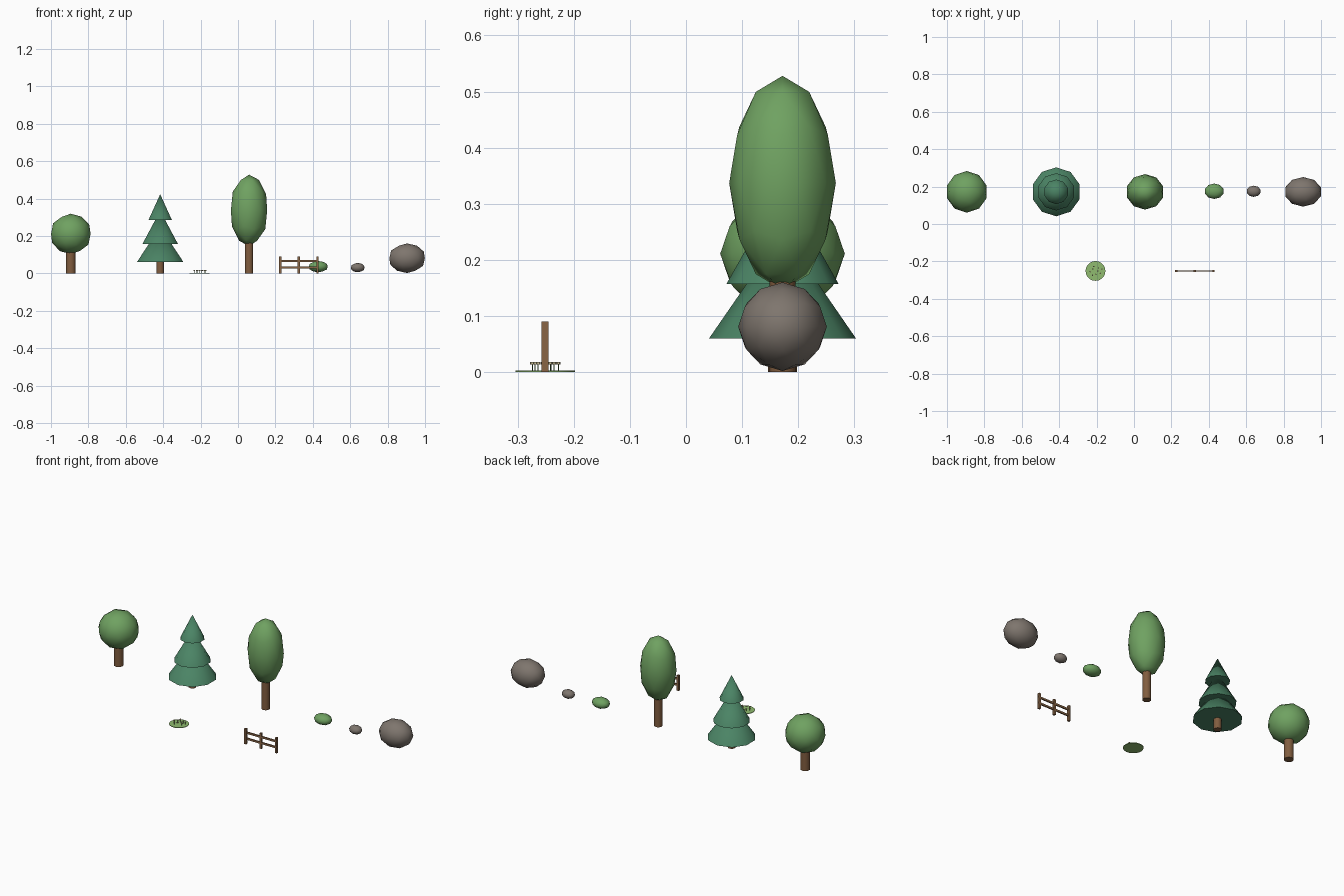
import bpy, math

if "Cube" in bpy.data.objects:
    bpy.data.objects.remove(bpy.data.objects["Cube"])

def material(name, rgb):
    m = bpy.data.materials.new(name)
    m.diffuse_color = (*rgb, 1)
    m.use_nodes = True
    m.node_tree.nodes["Principled BSDF"].inputs["Base Color"].default_value = m.diffuse_color
    return m

LEAF = material("leaf", (0.16, 0.36, 0.12))
PINE = material("pine_green", (0.07, 0.23, 0.13))
BARK = material("bark", (0.22, 0.11, 0.05))
WOOD = material("wood", (0.25, 0.13, 0.06))
STONE = material("stone", (0.21, 0.18, 0.155))
GRASS = material("grass", (0.28, 0.5, 0.16))
STEM = material("stem", (0.08, 0.2, 0.05))
PETAL = material("petal", (0.6, 0.52, 0.3))
ROW_Y, FRONT_Y = 0.172, -0.251

def finish(name, mat, smooth=True):
    o = bpy.context.object
    o.name = name
    o.data.materials.append(mat)
    bpy.ops.object.transform_apply(location=False, rotation=True, scale=True)
    if smooth:
        bpy.ops.object.shade_smooth_by_angle(angle=math.radians(40))
    return o

def blob(name, mat, loc, radii):
    bpy.ops.mesh.primitive_ico_sphere_add(subdivisions=2, radius=1, location=loc)
    bpy.context.object.scale = radii
    return finish(name, mat)

def cone(name, mat, x, y, z0, z1, r0, r1, sides):
    bpy.ops.mesh.primitive_cone_add(vertices=sides, radius1=r0, radius2=r1, depth=z1 - z0,
                                    location=(x, y, (z0 + z1) / 2))
    return finish(name, mat)

def box(name, mat, loc, size):
    bpy.ops.mesh.primitive_cube_add(size=1, location=loc)
    bpy.context.object.scale = size
    return finish(name, mat, False)

# Round tree
cone("round_tree_trunk", BARK, -0.894, ROW_Y, 0, 0.15, 0.026, 0.026, 10)
blob("round_tree_crown", LEAF, (-0.894, ROW_Y, 0.211), (0.111, 0.111, 0.108))

# Pine tree
cone("pine_trunk", BARK, -0.416, ROW_Y, 0, 0.1, 0.021, 0.021, 10)
for i, (z0, z1, r) in enumerate([(0.06, 0.25, 0.131), (0.157, 0.335, 0.1), (0.285, 0.423, 0.066)]):
    cone(f"pine_tier_{i + 1}", PINE, -0.416, ROW_Y, z0, z1, r, 0, 10)

# Tall tree
cone("tall_tree_trunk", BARK, 0.059, ROW_Y, 0, 0.2, 0.023, 0.023, 10)
blob("tall_tree_crown", LEAF, (0.059, ROW_Y, 0.337), (0.102, 0.095, 0.191))

# Bush and rocks
blob("bush", LEAF, (0.429, ROW_Y + 0.003, 0.036), (0.053, 0.041, 0.03))
blob("small_rock", STONE, (0.64, ROW_Y + 0.003, 0.031), (0.038, 0.03, 0.025))
blob("large_rock", STONE, (0.904, ROW_Y, 0.081), (0.1, 0.079, 0.079))

# Fence
for i in range(3):
    box(f"fence_post_{i + 1}", WOOD, (0.226 + 0.0995 * i, FRONT_Y, 0.045), (0.0125, 0.0125, 0.09))
for i, z in enumerate((0.032, 0.067)):
    box(f"fence_rail_{i + 1}", WOOD, (0.3255, FRONT_Y, z), (0.212, 0.007, 0.011))

# Flower patch: thin disc with a ring of small flowers
PX = -0.206
cone("flower_patch", GRASS, PX, FRONT_Y, 0, 0.003, 0.053, 0.053, 20)
for i in range(9):
    a = i * 2.4
    r = 0.012 + 0.024 * math.sqrt(i / 8)
    x, y = PX + r * math.cos(a), FRONT_Y + 0.75 * r * math.sin(a)
    cone(f"flower_stem_{i + 1}", STEM, x, y, 0.002, 0.015, 0.001, 0.001, 5)
    cone(f"flower_head_{i + 1}", PETAL, x, y, 0.014, 0.018, 0.004, 0.004, 6)
